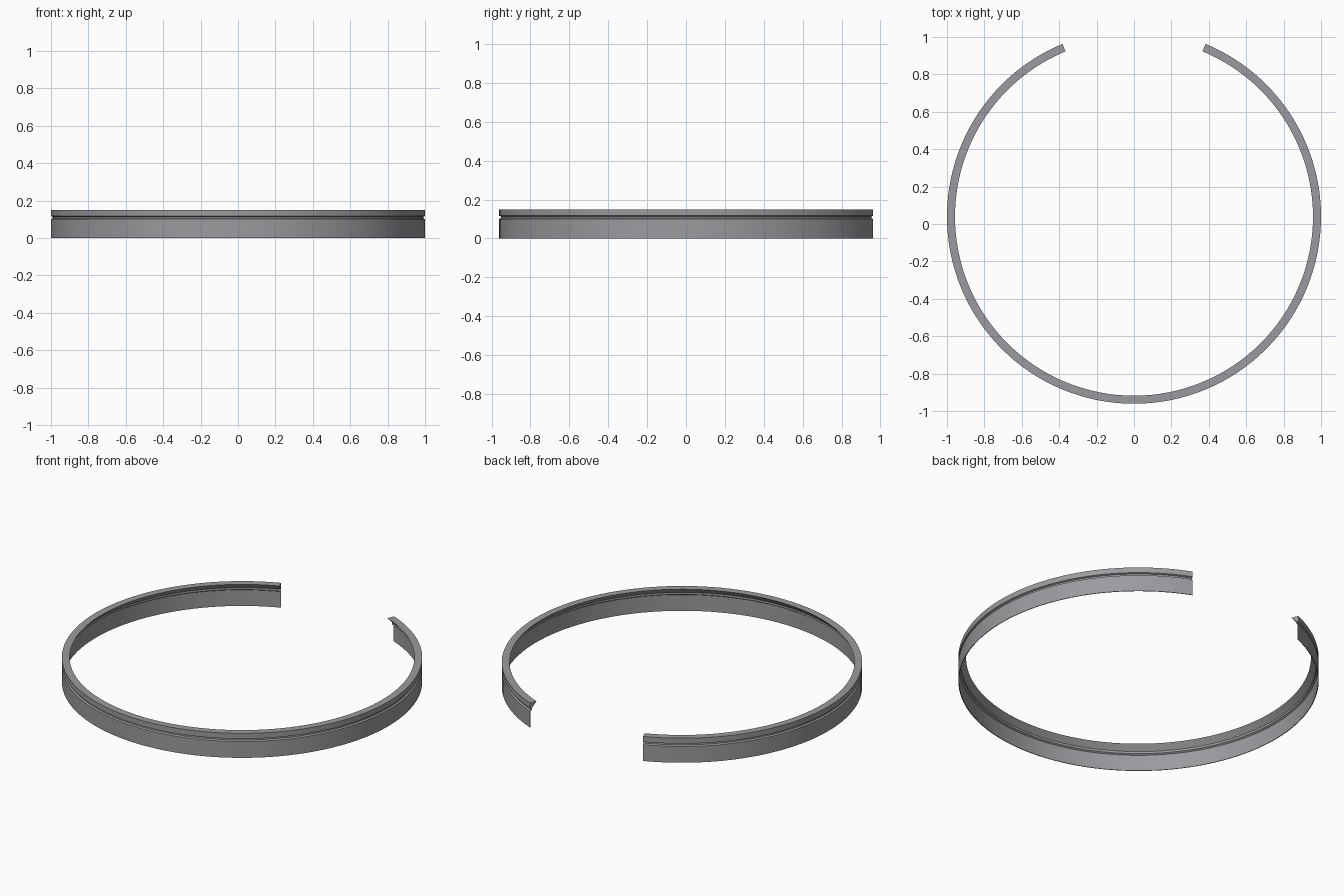
import bpy, bmesh, math

if "Cube" in bpy.data.objects:
    bpy.data.objects.remove(bpy.data.objects["Cube"])

grey = bpy.data.materials.new("steel grey")
grey.diffuse_color = (0.33, 0.33, 0.35, 1)
grey.use_nodes = True
grey.node_tree.nodes["Principled BSDF"].inputs["Base Color"].default_value = grey.diffuse_color

# Cross-section (radius, height): thin wall, small groove, sloped inner lip
profile = [
    (1.0, 0.0), (1.0, 0.10), (0.991, 0.105), (0.991, 0.113), (1.0, 0.117), (1.0, 0.15),
    (0.957, 0.15), (0.987, 0.117), (0.987, 0.104), (0.996, 0.098), (0.996, 0.0),
]
SEGMENTS = 112
GAP = math.radians(45)          # opening at the back
CENTRE_Y = 0.04

bm = bmesh.new()
rings = []
for i in range(SEGMENTS + 1):
    a = math.pi / 2 + GAP / 2 + (2 * math.pi - GAP) * i / SEGMENTS
    rings.append([bm.verts.new((r * math.cos(a), CENTRE_Y - 0.001 + r * math.sin(a), z))
                  for r, z in profile])

# Sweep the section round the arc
n = len(profile)
for r0, r1 in zip(rings, rings[1:]):
    for j in range(n):
        k = (j + 1) % n
        bm.faces.new((r0[j], r1[j], r1[k], r0[k]))

# End caps
bm.faces.new(rings[0])
bm.faces.new(rings[-1][::-1])
bmesh.ops.recalc_face_normals(bm, faces=bm.faces)

mesh = bpy.data.meshes.new("split_ring")
bm.to_mesh(mesh)
bm.free()
mesh.materials.append(grey)
ring = bpy.data.objects.new("split_ring", mesh)
bpy.context.collection.objects.link(ring)

# Smooth round the curve, sharp along the section corners
bpy.context.view_layer.objects.active = ring
ring.select_set(True)
bpy.ops.object.shade_smooth_by_angle(angle=math.radians(20))
